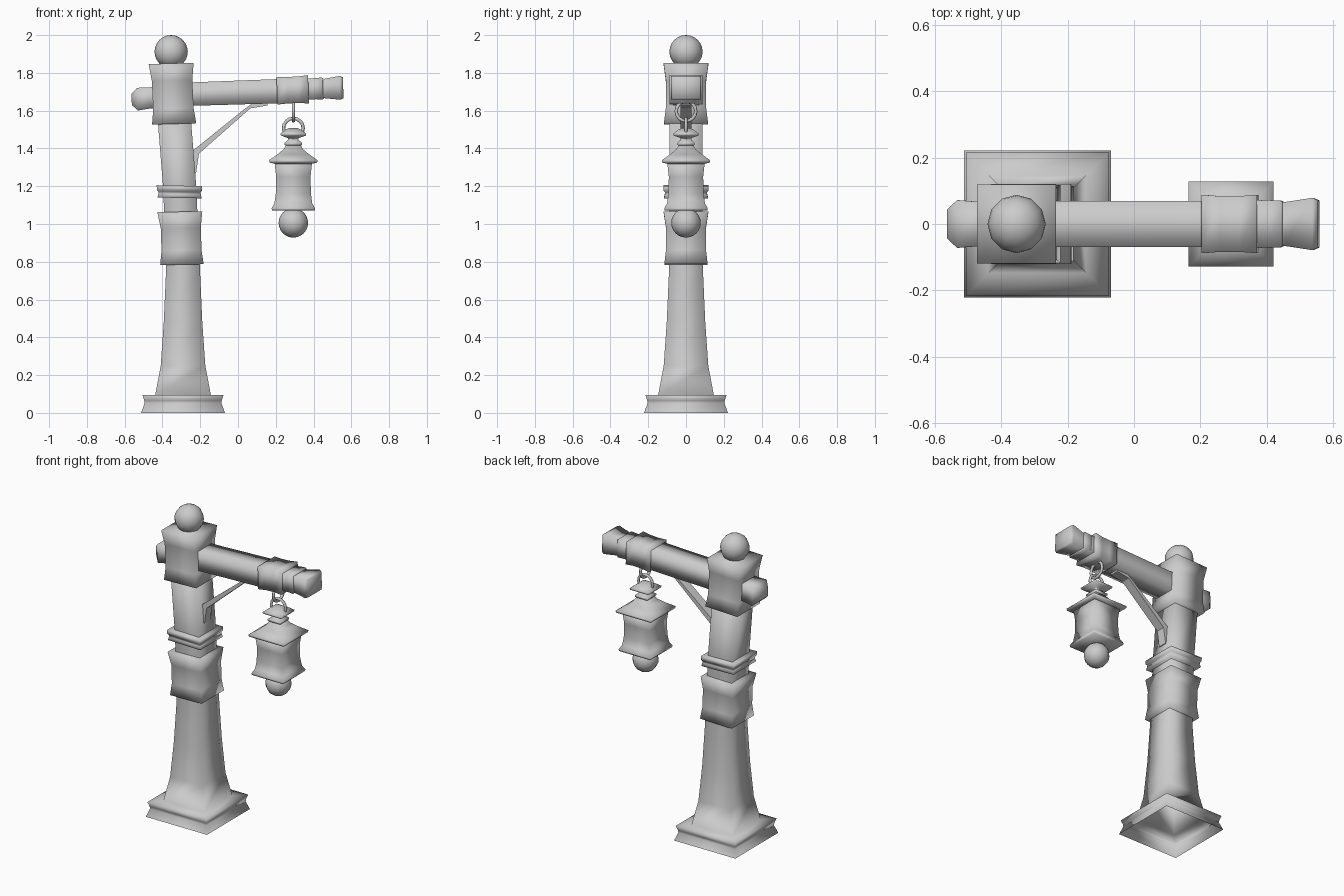
import bpy, bmesh
from math import pi

if "Cube" in bpy.data.objects:
    bpy.data.objects.remove(bpy.data.objects["Cube"])


def finish(name, bm, smooth=True):
    bmesh.ops.recalc_face_normals(bm, faces=bm.faces)
    for f in bm.faces:
        f.smooth = smooth
    me = bpy.data.meshes.new(name)
    bm.to_mesh(me)
    bm.free()
    ob = bpy.data.objects.new(name, me)
    bpy.context.collection.objects.link(ob)
    return ob


def loft(name, sections, axis='z', open_start=False, tilt=0.0):
    """Rectangular loft; section = (position, centre, half_a, half_y)."""
    bm = bmesh.new()
    rings = []
    for t, c, a, b in sections:
        ring = []
        for sa, sb in ((-1, -1), (1, -1), (1, 1), (-1, 1)):
            tt = t + tilt * sa * a
            co = (c + sa * a, sb * b, tt) if axis == 'z' else (tt, sb * b, c + sa * a)
            ring.append(bm.verts.new(co))
        rings.append(ring)
    for r0, r1 in zip(rings, rings[1:]):
        for i in range(4):
            j = (i + 1) % 4
            bm.faces.new((r0[i], r0[j], r1[j], r1[i]))
    if not open_start:
        bm.faces.new(rings[0][::-1])
    bm.faces.new(rings[-1])
    return finish(name, bm)


def square(profile, cx):
    """Square sections about a vertical axis from (half, z) pairs."""
    return [(z, cx, h, h) for h, z in profile]


def ball(name, loc, r):
    bpy.ops.mesh.primitive_uv_sphere_add(segments=12, ring_count=12, radius=r, location=loc)
    bpy.context.object.name = name
    bpy.ops.object.shade_smooth()


def link(name, loc, rot):
    bpy.ops.mesh.primitive_torus_add(major_segments=16, minor_segments=6, major_radius=0.052,
                                     minor_radius=0.009, location=loc, rotation=rot)
    bpy.context.object.name = name
    bpy.ops.object.shade_smooth()


# Post with flared foot, open underneath, leaning left above the first collar
foot = square([(.222, 0), (.204, .05), (.205, .065), (.215, .095), (.147, .096),
               (.118, .25), (.102, .48), (.090, .75)], -.291)
lean = [(z, cx, .088, .088) for z, cx in ((.95, -.298), (1.2, -.309), (1.6, -.341))]
loft("post", foot + lean, open_start=True)

# Concave collars around the post
loft("lower_collar", [(.785, -.297, .115, .115), (.86, -.299, .106, .106),
                      (.98, -.303, .106, .106), (1.065, -.308, .119, .119)], tilt=.02)
loft("neck_ring", [(1.138, -.309, .117, .117), (1.158, -.309, .112, .112),
                   (1.17, -.310, .112, .112), (1.178, -.310, .119, .119),
                   (1.203, -.311, .120, .120)], tilt=-.02)
loft("head_block", [(1.53, -.338, .117, .117), (1.61, -.342, .107, .107),
                    (1.76, -.349, .107, .107), (1.85, -.354, .119, .119)], tilt=.03)
ball("top_ball", (-.354, 0, 1.912), .088)

# Arm and its sleeve
loft("arm", [(-.563, 1.66, .030, .043), (-.532, 1.661, .060, .072), (-.47, 1.667, .056, .067),
             (-.24, 1.688, .062, .070), (.21, 1.703, .064, .070), (.38, 1.715, .055, .072),
             (.445, 1.717, .056, .066), (.455, 1.717, .051, .066), (.54, 1.721, .063, .079),
             (.557, 1.721, .056, .071)], 'x', tilt=-.03)
loft("arm_sleeve", [(.206, 1.705, .073, .088), (.26, 1.708, .070, .084),
                    (.32, 1.711, .070, .084), (.373, 1.713, .075, .088)], 'x', tilt=-.03)
loft("arm_end_band", [(.372, 1.715, .052, .070), (.405, 1.716, .055, .072),
                      (.446, 1.717, .059, .070), (.450, 1.717, .054, .066)], 'x', tilt=-.03)

# Bent brace under the arm
bm = bmesh.new()
outline = [(-.25, 1.38), (.03, 1.605), (.09, 1.65), (.16, 1.65), (.155, 1.627),
           (.065, 1.612), (-.207, 1.372), (-.222, 1.27), (-.25, 1.26)]
face = bm.faces.new([bm.verts.new((x, -.03, z)) for x, z in outline])
ext = bmesh.ops.extrude_face_region(bm, geom=[face])
bmesh.ops.translate(bm, vec=(0, .06, 0),
                    verts=[v for v in ext['geom'] if isinstance(v, bmesh.types.BMVert)])
finish("brace", bm, smooth=False)

# Hanging links
LX = .293
link("upper_link", (LX, 0, 1.597), (0, pi / 2, 0))
link("lower_link", (LX, 0, 1.507), (pi / 2, 0, 0))

# Lantern: stacked square cap, roof and flared body
loft("lantern_cap", square([(.022, 1.508), (.040, 1.50), (.068, 1.478), (.066, 1.468),
                            (.028, 1.455), (.028, 1.445), (.046, 1.43), (.046, 1.42),
                            (.030, 1.405)], LX))
loft("lantern_roof", square([(.034, 1.425), (.052, 1.395), (.082, 1.37), (.128, 1.338),
                             (.126, 1.325), (.095, 1.318)], LX))
loft("lantern_body", square([(.099, 1.325), (.091, 1.25), (.093, 1.16), (.100, 1.11),
                             (.115, 1.083), (.113, 1.072)], LX))
ball("lantern_globe", (LX, 0, 1.006), .078)
